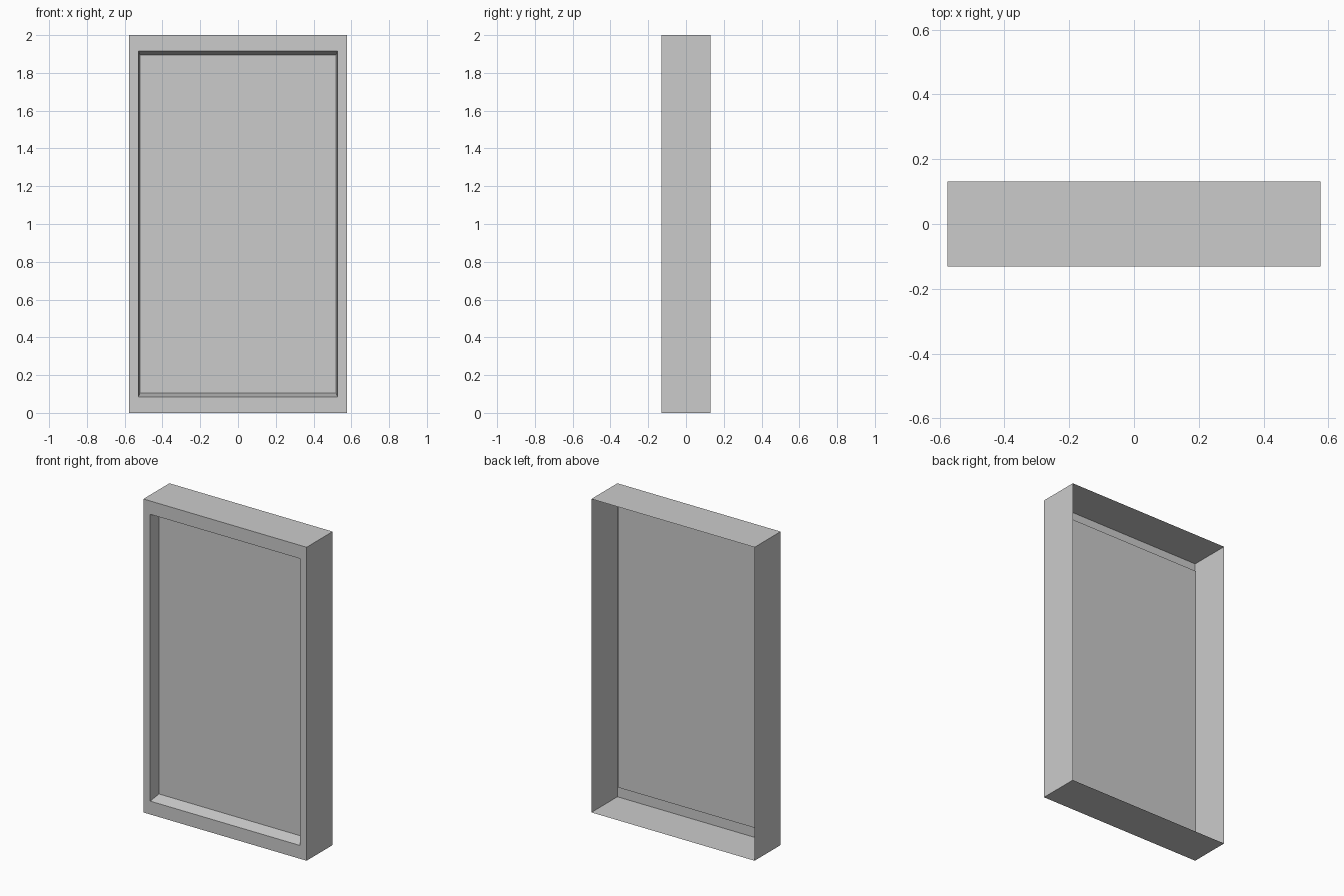
import bpy, bmesh

if "Cube" in bpy.data.objects:
    bpy.data.objects.remove(bpy.data.objects["Cube"])

W, D, H = 0.576, 0.131, 2.0      # half width, half depth, height
RECESS = 0.076                   # depth of the front panel

bm = bmesh.new()


def ring(half_width, y, z_low, z_high):
    """Rectangular loop facing the front."""
    return [bm.verts.new(p) for p in ((-half_width, y, z_low), (half_width, y, z_low),
                                      (half_width, y, z_high), (-half_width, y, z_high))]


# Loops from the open back, round the front border, into the tapered recess
rings = [
    ring(W, D, 0, H),
    ring(W, -D, 0, H),
    ring(0.528, -D, 0.085, H - 0.085),
    ring(0.519, -D + RECESS, 0.104, H - 0.104),
]
for a, b in zip(rings, rings[1:]):
    for i in range(4):
        j = (i + 1) % 4
        bm.faces.new((a[i], a[j], b[j], b[i]))

# Recessed panel closes the last loop; the back stays open
bm.faces.new(rings[-1])

mesh = bpy.data.meshes.new("panel_frame")
bm.to_mesh(mesh)
bm.free()
bpy.context.collection.objects.link(bpy.data.objects.new("panel_frame", mesh))
